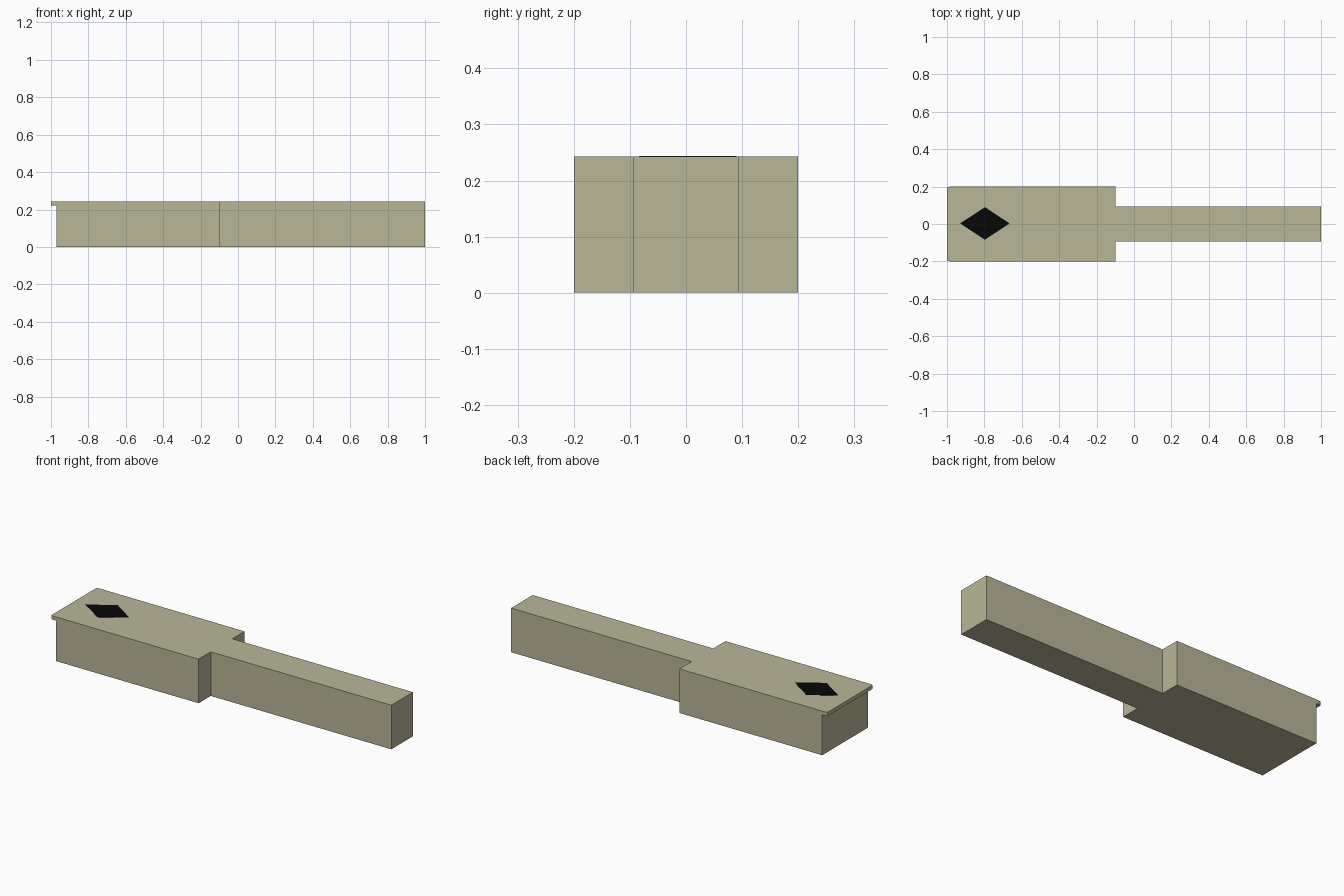
import bpy, bmesh
from mathutils import Vector

if "Cube" in bpy.data.objects:
    bpy.data.objects.remove(bpy.data.objects["Cube"])

TOP = 0.243


def material(name, rgb):
    m = bpy.data.materials.new(name)
    m.diffuse_color = (*rgb, 1)
    m.use_nodes = True
    m.node_tree.nodes["Principled BSDF"].inputs["Base Color"].default_value = m.diffuse_color
    return m


def prism(bm, outline, z0, z1):
    face = bm.faces.new([bm.verts.new((x, y, z0)) for x, y in outline])
    ext = bmesh.ops.extrude_face_region(bm, geom=[face])["geom"]
    bmesh.ops.translate(bm, vec=(0, 0, z1 - z0),
                        verts=[v for v in ext if isinstance(v, bmesh.types.BMVert)])
    bmesh.ops.recalc_face_normals(bm, faces=bm.faces)


def finish(bm, name, mat):
    bmesh.ops.recalc_face_normals(bm, faces=bm.faces)
    mesh = bpy.data.meshes.new(name)
    bm.to_mesh(mesh)
    bm.free()
    mesh.materials.append(mat)
    bpy.context.collection.objects.link(bpy.data.objects.new(name, mesh))


khaki = material("khaki", (0.49, 0.47, 0.315))
black = material("black", (0.002, 0.002, 0.002))

# Wide block with narrow arm, one stepped outline
half = [(-0.97, -0.2), (-0.1, -0.2), (-0.1, -0.094), (1.0, -0.094)]
bm = bmesh.new()
prism(bm, half + [(x, -y) for x, y in reversed(half)], 0, TOP)

# Thin lip pulled out of the top of the end face
end = [f for f in bm.faces if f.normal.x < -0.9 and f.calc_center_median().x < -0.9]
bmesh.ops.bisect_plane(bm, geom=end + list(end[0].edges) + list(end[0].verts),
                       plane_co=(0, 0, 0.222), plane_no=(0, 0, 1))
bm.normal_update()
lip = [f for f in bm.faces if f.normal.x < -0.9 and f.calc_center_median().z > 0.222]
for step, squeeze in ((0.015, 1.0), (0.015, 0.975)):
    new = bmesh.ops.extrude_face_region(bm, geom=lip)["geom"]
    bmesh.ops.delete(bm, geom=lip, context="FACES_ONLY")
    lip = [f for f in new if isinstance(f, bmesh.types.BMFace)]
    for v in lip[0].verts:
        v.co = Vector((v.co.x - step, v.co.y * squeeze, v.co.z))
bmesh.ops.recalc_face_normals(bm, faces=bm.faces)
bmesh.ops.dissolve_limit(bm, angle_limit=0.01, verts=bm.verts, edges=bm.edges)
finish(bm, "stepped_body", khaki)

# Black diamond marking on the top
bm = bmesh.new()
prism(bm, [(-0.93, 0.003), (-0.797, -0.084), (-0.665, 0.003), (-0.797, 0.09)],
      TOP - 0.001, TOP + 0.001)
finish(bm, "diamond_marking", black)
